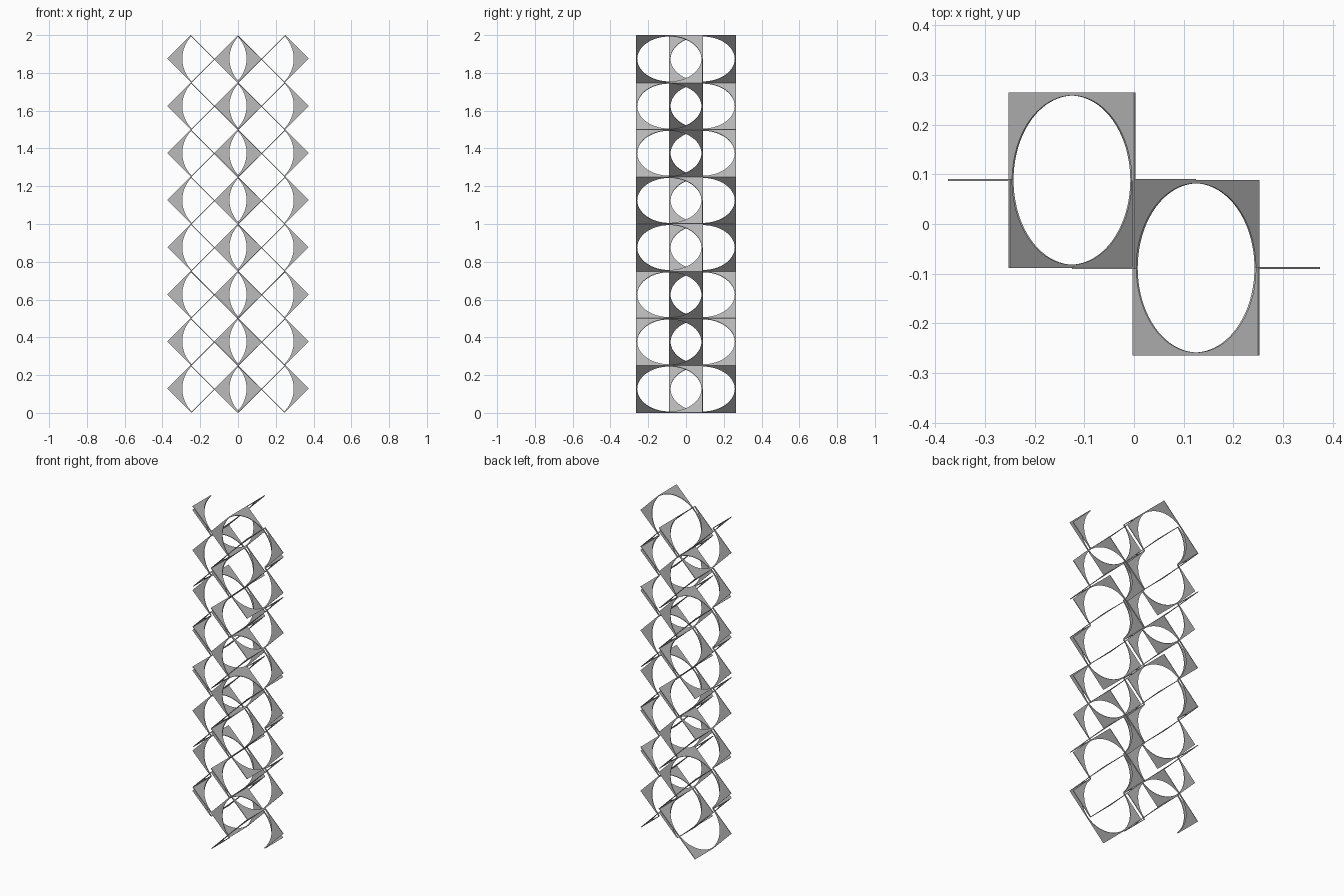
import bpy, bmesh, math
from mathutils import Vector

cube = bpy.data.objects.get("Cube")
if cube:
    bpy.data.objects.remove(cube, do_unlink=True)

LAYERS = 8
HEIGHT = 0.2496               # height of one layer
SIDE = HEIGHT / math.sqrt(2)  # side of one quarter cell
RADIUS = 0.17                 # radius of the round opening
THICK = 0.004
BASE = 2 - LAYERS * HEIGHT

grey = bpy.data.materials.new("light_grey")
grey.use_nodes = True
colour = (0.5, 0.5, 0.5, 1)
grey.diffuse_color = colour
grey.node_tree.nodes["Principled BSDF"].inputs["Base Color"].default_value = colour


def arc(end, steps):
    """Arc of the opening, from angle zero to end."""
    return [(RADIUS * math.cos(end * i / steps), RADIUS * math.sin(end * i / steps))
            for i in range(steps + 1)]


# Half of a square frame, and one corner of a square frame
HALF = [(-SIDE, 0), (-SIDE, SIDE), (SIDE, SIDE), (SIDE, 0)] + arc(math.pi, 40)
CORNER = [(0, SIDE), (SIDE, SIDE), (SIDE, 0)] + arc(math.pi / 2, 20)


def plate(name, outline, centre, u, v, depth):
    """Thin plate with the outline laid along u and v, extruded by depth."""
    u, v = Vector(u).normalized(), Vector(v).normalized()
    bm = bmesh.new()
    face = bm.faces.new([bm.verts.new(centre + u * a + v * b) for a, b in outline])
    extruded = bmesh.ops.extrude_face_region(bm, geom=[face], use_keep_orig=True)["geom"]
    verts = [g for g in extruded if isinstance(g, bmesh.types.BMVert)]
    bmesh.ops.translate(bm, verts=verts, vec=depth)
    bmesh.ops.recalc_face_normals(bm, faces=bm.faces)
    mesh = bpy.data.meshes.new(name)
    bm.to_mesh(mesh)
    bm.free()
    mesh.materials.append(grey)
    bpy.context.collection.objects.link(bpy.data.objects.new(name, mesh))


for layer in range(LAYERS):
    # Outer halves rise in pairs of layers, then fall in the next pair
    slope = 1 if layer % 4 in (0, 3) else -1
    for label, side in (("left", 1), ("right", -1)):
        centre = Vector((side * HEIGHT / 2, -side * SIDE / 2, BASE + (layer + 0.5) * HEIGHT))

        # Two crossed half frames, tilted opposite ways
        for part, tilt, out in (("outer", slope, -side), ("inner", -slope, side)):
            down = Vector((tilt, 0, -1)).normalized() * THICK
            plate(f"{label}_{part}_half_frame", HALF, centre, (1, 0, tilt), (0, out, 0), down)

        # Upright corners joining the ends of the crossed halves
        for way, d in (("left", 1), ("right", -1)):
            depth = Vector((0, THICK, 0))
            plate(f"{label}_upright_{way}_corner", CORNER, centre - depth / 2,
                  (d, 0, 1), (d, 0, -1), depth)
